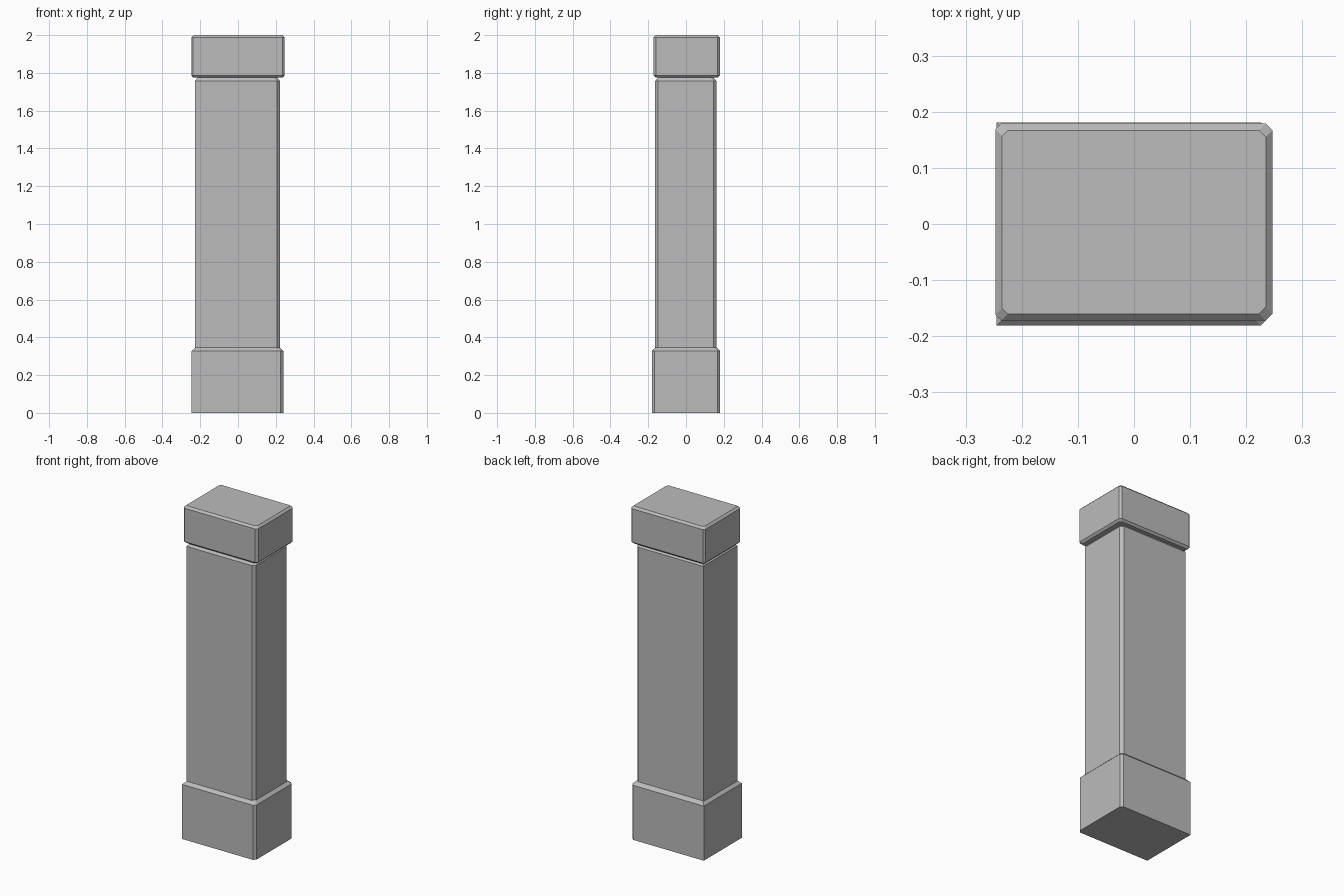
import bpy

cube = bpy.data.objects.get("Cube")
if cube:
    bpy.data.objects.remove(cube, do_unlink=True)

stone = bpy.data.materials.new("stone grey")
stone.use_nodes = True
colour = (0.5, 0.5, 0.5, 1)
stone.diffuse_color = colour
stone.node_tree.nodes["Principled BSDF"].inputs["Base Color"].default_value = colour


def footprint(bounds, inset, left, right):
    """Rectangle outline with cut corners on its left and right sides."""
    x0, x1, y0, y1 = bounds
    x0, x1, y0, y1 = x0 + inset, x1 - inset, y0 + inset, y1 - inset
    points = []
    for x, s, cut in ((x1, -1, right), (x0, 1, left)):
        pair = [(x + s * cut, y0), (x, y0 + cut), (x, y1 - cut), (x + s * cut, y1)]
        if not cut:
            pair = [(x, y0), (x, y1)]
        points += pair if s < 0 else pair[::-1]
    return points


def block(name, bounds, levels, left, right):
    """Stack outlines at (height, inset) levels and skin them."""
    verts = []
    for z, inset in levels:
        verts += [(x, y, z) for x, y in footprint(bounds, inset, left, right)]
    n = len(verts) // len(levels)
    faces = [tuple(reversed(range(n))), tuple(range(len(verts) - n, len(verts)))]
    for k in range(len(levels) - 1):
        for i in range(n):
            j = (i + 1) % n
            faces.append((k * n + i, k * n + j, k * n + n + j, k * n + n + i))
    mesh = bpy.data.meshes.new(name)
    mesh.from_pydata(verts, [], faces)
    mesh.materials.append(stone)
    obj = bpy.data.objects.new(name, mesh)
    bpy.context.collection.objects.link(obj)


# Plinth with a sloped shoulder
block("base", (-0.245, 0.24, -0.181, 0.181),
      [(0, 0), (0.328, 0), (0.347, 0.02)], 0, 0.014)
# Tall shaft narrowing under the cap
block("shaft", (-0.228, 0.222, -0.163, 0.161),
      [(0.33, 0), (1.757, 0), (1.782, 0.02)], 0, 0.016)
# Cap with every edge chamfered
block("cap", (-0.247, 0.247, -0.172, 0.179),
      [(1.775, 0.012), (1.787, 0), (1.988, 0), (2.0, 0.012)], 0.01, 0.012)
